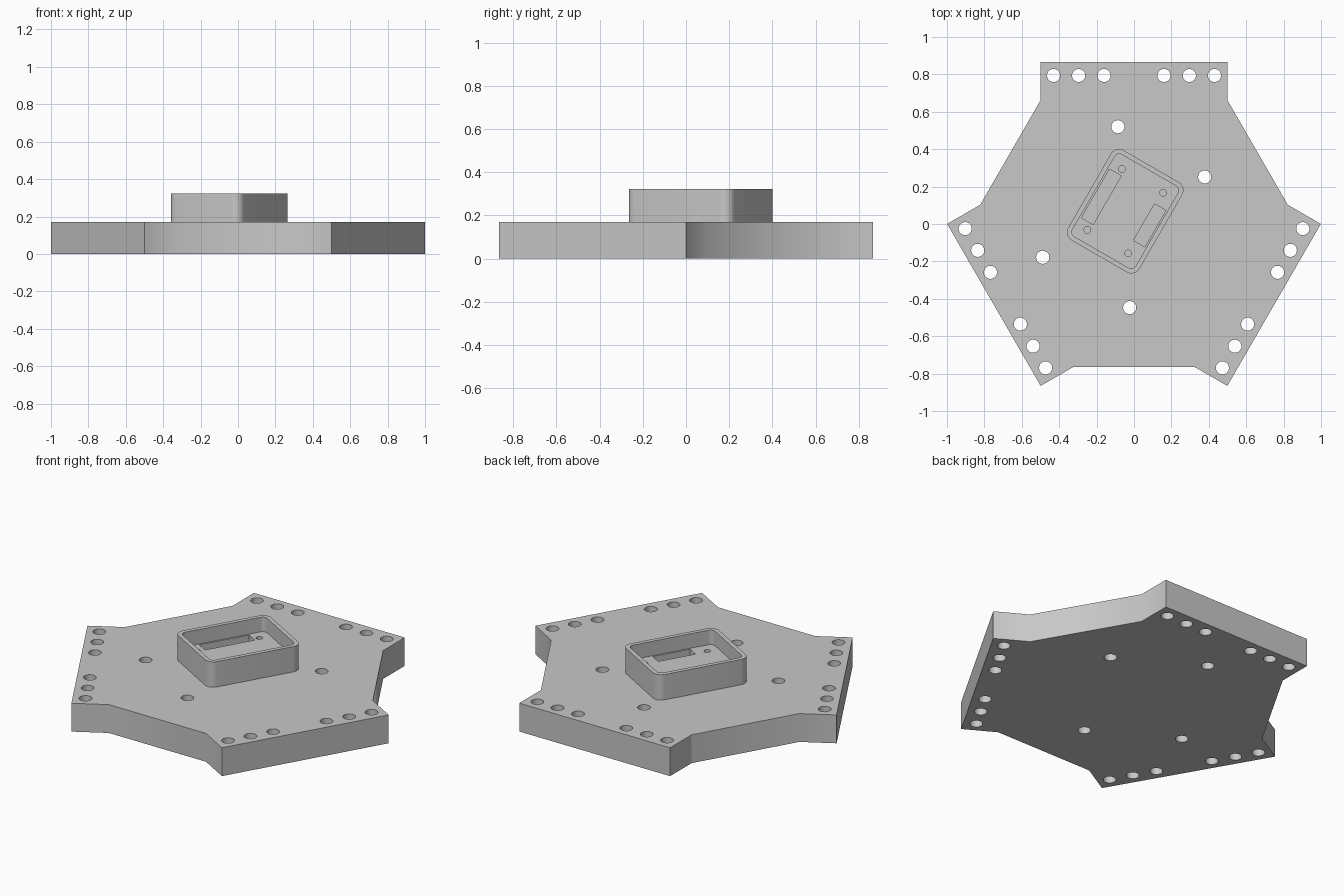
import bpy, bmesh
from math import cos, sin, pi, radians
from mathutils import Matrix, Vector

if "Cube" in bpy.data.objects:
    bpy.data.objects.remove(bpy.data.objects["Cube"])

PLATE_TOP, FLOOR, RIM = 0.17, 0.235, 0.322
HOLE_R = 0.035

grey = bpy.data.materials.new("plain_grey")
grey.use_nodes = True
grey.diffuse_color = (0.58, 0.58, 0.58, 1)
grey.node_tree.nodes["Principled BSDF"].inputs["Base Color"].default_value = grey.diffuse_color


def turn(p, deg):
    return Matrix.Rotation(radians(deg), 2) @ Vector(p)


def circle(c, r, n=32):
    return [(c[0] + r * cos(2 * pi * i / n), c[1] + r * sin(2 * pi * i / n)) for i in range(n)]


def rounded(half_w, half_l, r, steps=8):
    corners = [(1, 1), (-1, 1), (-1, -1), (1, -1)]
    return [(sx * (half_w - r) + r * cos(pi / 2 * (k + i / steps)),
             sy * (half_l - r) + r * sin(pi / 2 * (k + i / steps)))
            for k, (sx, sy) in enumerate(corners) for i in range(steps + 1)]


def rect(c, w, l):
    return [(c[0] + sx * w / 2, c[1] + sy * l / 2) for sx, sy in ((1, 1), (-1, 1), (-1, -1), (1, -1))]


def prisms(name, outlines):
    """Object made of straight prisms, each given as (outline, bottom, top)."""
    bm = bmesh.new()
    for pts, z0, z1 in outlines:
        face = bm.faces.new([bm.verts.new((p[0], p[1], z0)) for p in pts])
        new = bmesh.ops.extrude_face_region(bm, geom=[face])["geom"]
        moved = [v for v in new if isinstance(v, bmesh.types.BMVert)]
        bmesh.ops.translate(bm, verts=moved, vec=(0, 0, z1 - z0))
    bmesh.ops.recalc_face_normals(bm, faces=bm.faces)
    mesh = bpy.data.meshes.new(name)
    bm.to_mesh(mesh)
    bm.free()
    mesh.materials.append(grey)
    ob = bpy.data.objects.new(name, mesh)
    bpy.context.collection.objects.link(ob)
    return ob


def cut(ob, outlines):
    cutter = prisms("cutter", outlines)
    cutter.hide_render = True
    mod = ob.modifiers.new("cut", "BOOLEAN")
    mod.operation, mod.solver, mod.object = "DIFFERENCE", "EXACT", cutter
    bpy.ops.object.select_all(action="DESELECT")
    bpy.context.view_layer.objects.active = ob
    ob.select_set(True)
    bpy.ops.object.modifier_apply(modifier=mod.name)
    bpy.data.objects.remove(cutter)


def smooth(ob):
    bpy.ops.object.select_all(action="DESELECT")
    bpy.context.view_layer.objects.active = ob
    ob.select_set(True)
    bpy.ops.object.shade_smooth_by_angle(angle=radians(30))


# Base plate: one mounting edge repeated three times
arm = [(-0.5, 0.661), (-0.5, 0.865), (0.5, 0.865), (0.5, 0.661)]
outline = [turn(p, -120 * k) for k in range(3) for p in arm]
plate = prisms("base_plate", [(outline, 0, PLATE_TOP)])

# Through holes: six along each mounting edge, four around the housing
centres = [turn((s * x, 0.794), 120 * k) for k in range(3) for s in (-1, 1) for x in (0.16, 0.296, 0.43)]
centres += [(-0.086, 0.52), (0.378, 0.252), (-0.488, -0.178), (-0.023, -0.447)]
cut(plate, [(circle(c, HOLE_R), -0.1, PLATE_TOP + 0.1) for c in centres])
smooth(plate)

# Open housing with a recessed floor
housing = prisms("housing", [(rounded(0.22, 0.278, 0.05), PLATE_TOP, RIM)])
cut(housing, [(rounded(0.195, 0.253, 0.028), FLOOR, RIM + 0.1)])

# Connector slots and screw holes in the housing floor
SLOT_BOTTOM = 0.19
pockets = [rect((-0.149, 0.003), 0.072, 0.3), rect((0.151, 0.0), 0.07, 0.225)]
pockets += [circle((x, y), 0.018, 20) for x, y in ((-0.128, 0.187), (0.126, 0.187), (-0.126, -0.187), (0.126, -0.187))]
cut(housing, [(p, SLOT_BOTTOM, FLOOR + 0.04) for p in pockets])
housing.location = (-0.047, 0.068, 0)
housing.rotation_euler.z = radians(-30)
smooth(housing)
